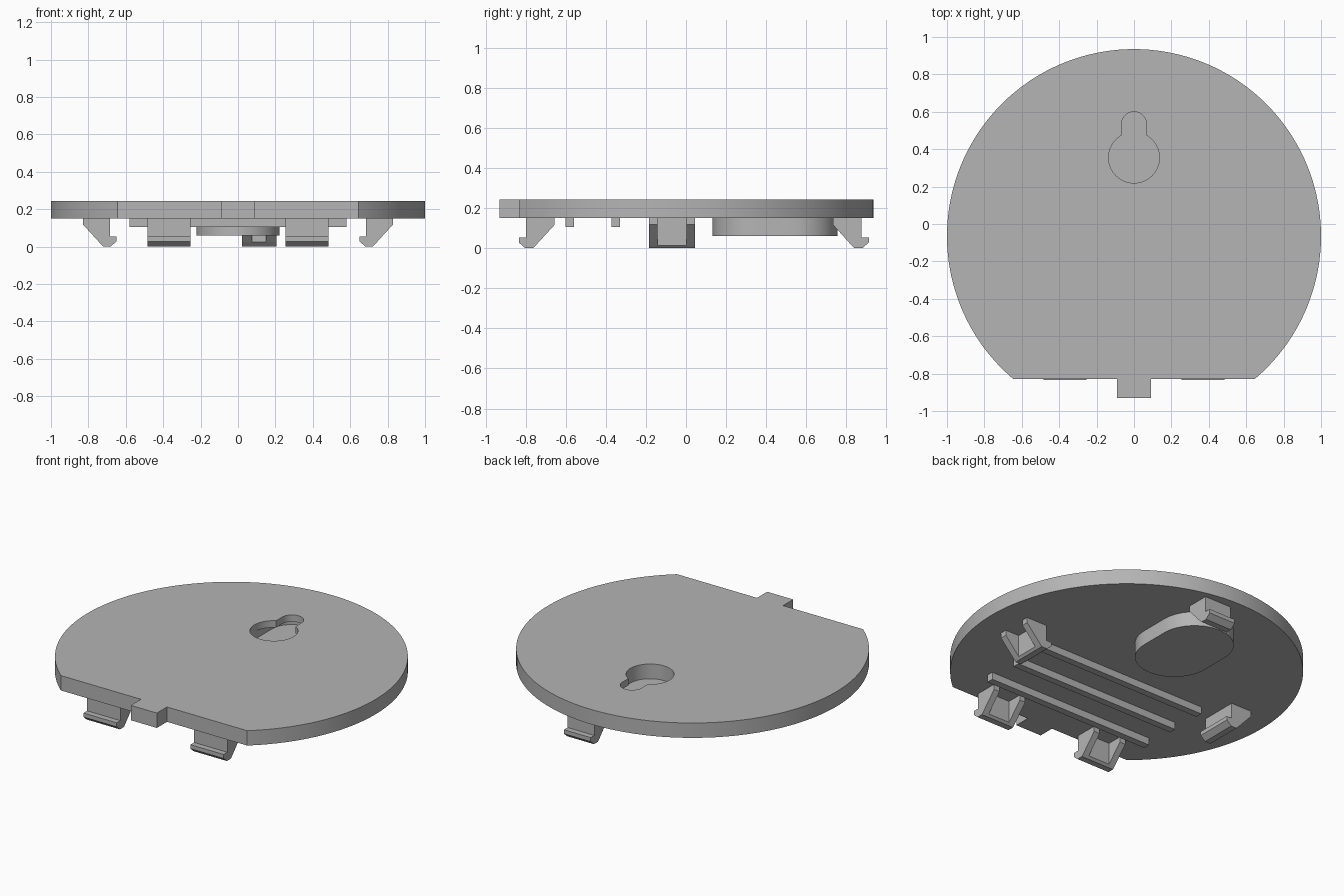
import bpy
import bmesh
from math import radians, degrees, acos, asin, cos, sin
from mathutils import Vector, Matrix

if "Cube" in bpy.data.objects:
    bpy.data.objects.remove(bpy.data.objects["Cube"], do_unlink=True)

grey = bpy.data.materials.new("light grey plastic")
grey.use_nodes = True
colour = (0.46, 0.46, 0.46, 1)
grey.diffuse_color = colour
grey.node_tree.nodes["Principled BSDF"].inputs["Base Color"].default_value = colour

TOP, UNDER = 0.243, 0.15      # plate faces
DISC_Y = -0.065               # disc centre


def arc(cx, cy, r, start, end, n):
    angles = [radians(start + (end - start) * i / n) for i in range(n + 1)]
    return [(cx + r * cos(a), cy + r * sin(a)) for a in angles]


def add_prism(bm, points, offset):
    """Extrude a closed loop of 3D points along an offset."""
    face = bm.faces.new([bm.verts.new(p) for p in points])
    new = bmesh.ops.extrude_face_region(bm, geom=[face])["geom"]
    verts = [g for g in new if isinstance(g, bmesh.types.BMVert)]
    bmesh.ops.translate(bm, verts=verts, vec=offset)


def finish(name, bm):
    bmesh.ops.recalc_face_normals(bm, faces=bm.faces)
    mesh = bpy.data.meshes.new(name)
    bm.to_mesh(mesh)
    bm.free()
    mesh.materials.append(grey)
    obj = bpy.data.objects.new(name, mesh)
    bpy.context.collection.objects.link(obj)
    return obj


def slab(name, outline, z0, z1):
    bm = bmesh.new()
    add_prism(bm, [(x, y, z0) for x, y in outline], Vector((0, 0, z1 - z0)))
    return finish(name, bm)


def select_only(obj):
    bpy.ops.object.select_all(action='DESELECT')
    obj.select_set(True)
    bpy.context.view_layer.objects.active = obj


def smooth(obj):
    select_only(obj)
    bpy.ops.object.shade_smooth_by_angle(angle=radians(30))


def cut(obj, cutter):
    cutter.hide_render = True
    mod = obj.modifiers.new("cut", 'BOOLEAN')
    mod.operation = 'DIFFERENCE'
    mod.solver = 'EXACT'
    mod.object = cutter
    select_only(obj)
    bpy.ops.object.modifier_apply(modifier=mod.name)
    bpy.data.objects.remove(cutter, do_unlink=True)


# Round plate with a flat front edge and a small tab
FLAT_Y = -0.83
corner = degrees(asin(FLAT_Y - DISC_Y))
outline = arc(0, DISC_Y, 1, corner, 180 - corner, 120)
outline += [(-0.09, FLAT_Y), (-0.09, -0.93), (0.09, -0.93), (0.09, FLAT_Y)]
plate = slab("plate", outline, UNDER, TOP)

# Keyhole with a wider channel under its lip
HOLE_Y, SLOT_Y = 0.355, 0.533
HOLE_R, SLOT_R = 0.136, 0.067


def stadium(r):
    return arc(0, HOLE_Y, r, 180, 360, 32) + arc(0, SLOT_Y, r, 0, 180, 32)


neck = degrees(acos(SLOT_R / HOLE_R))
keyhole = arc(0, HOLE_Y, HOLE_R, 180 - neck, 360 + neck, 48)
keyhole += arc(0, SLOT_Y, SLOT_R, 0, 180, 24)
cut(plate, slab("keyhole_cutter", keyhole, UNDER - 0.05, TOP + 0.05))
cut(plate, slab("channel_cutter", stadium(HOLE_R + 0.001), UNDER - 0.05, 0.2))
smooth(plate)

# Closed housing below the keyhole
smooth(slab("keyhole_housing", stadium(0.2225), 0.06, UNDER))

# Three parallel rails on the underside
for i in range(3):
    y = -0.58 + 0.23 * i
    rail = [(-0.58, y - 0.022), (0.58, y - 0.022), (0.58, y + 0.022), (-0.58, y + 0.022)]
    slab(f"rail_{i + 1}", rail, 0.105, UNDER)


# Snap clips: hooked wall braced by two angled ribs
def clip(name, origin, turn, width, rib, wall):
    hook = [(0, UNDER), (0, 0.053), (0.036, 0.053), (0.036, 0.028), (0.004, 0),
            (-0.035, 0), (-wall, wall - 0.035), (-wall, UNDER)]
    brace = [(-wall, UNDER), (-wall, wall - 0.035), (-0.143, 0.117), (-0.143, UNDER)]
    bm = bmesh.new()
    half = width / 2
    for profile, start, depth in ((hook, -half, width), (brace, -half, rib),
                                  (brace, half - rib, rib)):
        add_prism(bm, [(u, start, z) for u, z in profile], Vector((0, depth, 0)))
    place = Matrix.Translation((*origin, 0)) @ Matrix.Rotation(radians(turn), 4, 'Z')
    bmesh.ops.transform(bm, matrix=place, verts=bm.verts)
    finish(name, bm)


for side, s in (("left", 1), ("right", -1)):
    clip(f"front_clip_{side}", (0.37 * s, -0.798), -90, 0.23, 0.04, 0.048)
    clip(f"side_clip_{side}", (0.685 * s, DISC_Y - 0.005), 90 + 90 * s, 0.23, 0.042, 0.048)
clip("back_clip", (0.113, 0.876), 90, 0.185, 0.055, 0.06)
